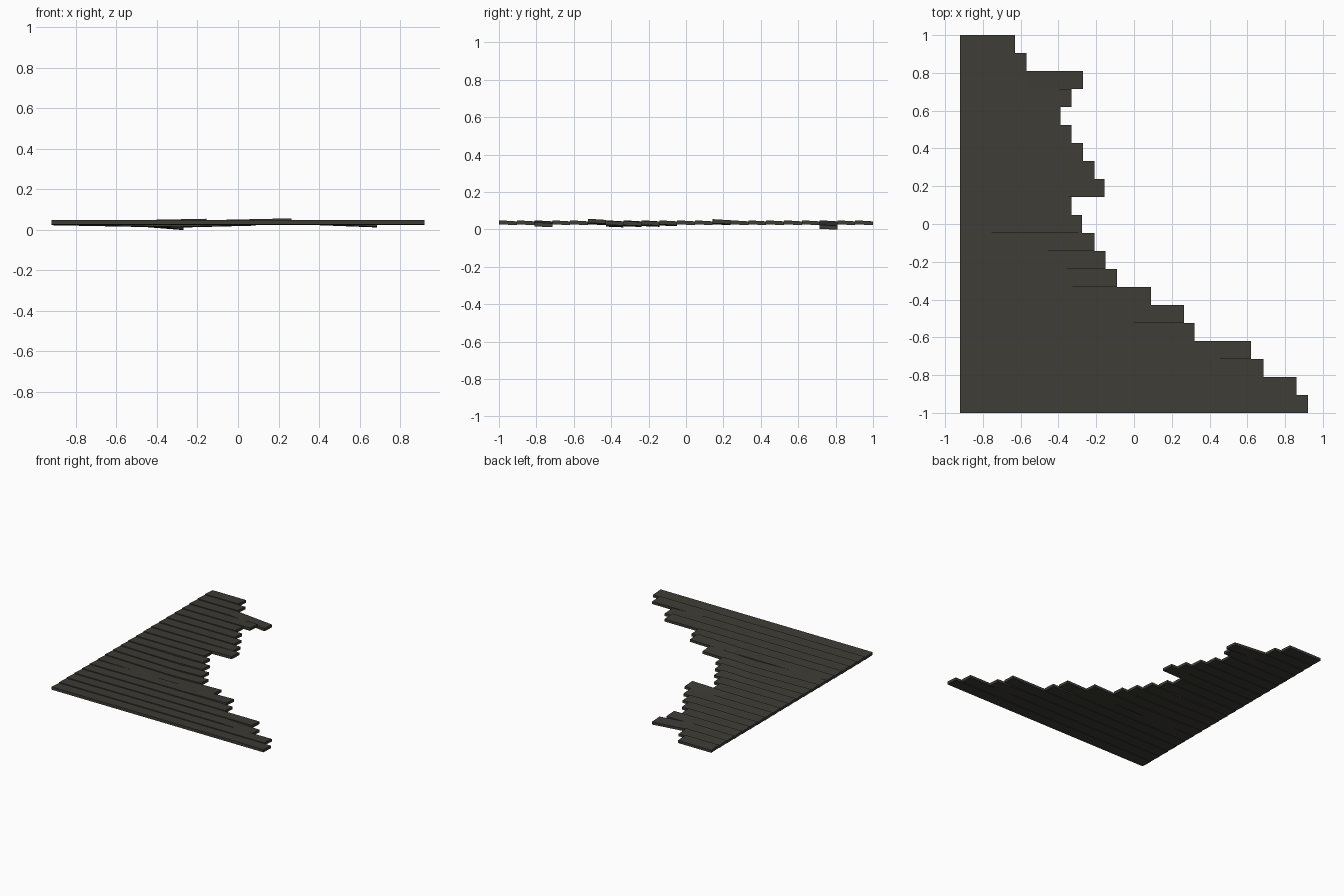
import bpy, bmesh

if "Cube" in bpy.data.objects:
    bpy.data.objects.remove(bpy.data.objects["Cube"])

mat = bpy.data.materials.new("dark weathered wood")
mat.diffuse_color = (0.047, 0.045, 0.036, 1)
mat.use_nodes = True
mat.node_tree.nodes["Principled BSDF"].inputs["Base Color"].default_value = mat.diffuse_color

LEFT, ROWS = -0.92, 21
W = 2 / ROWS
# broken right-hand end of every plank, back to front
ENDS = [-0.63, -0.57, -0.27, -0.33, -0.39, -0.33, -0.27, -0.21, -0.155, -0.33, -0.275,
        -0.21, -0.15, -0.09, 0.09, 0.265, 0.32, 0.62, 0.685, 0.86, 0.92]
# loose end pieces: row -> (joint x, height change at the joint, at the end)
LOOSE = {2: (-0.57, 0, -0.024), 8: (-0.45, 0, 0.006), 15: (-0.1, 0, 0.008),
         18: (0.4, 0, -0.011), 13: (-0.35, -0.01, -0.004), 14: (-0.3, -0.012, -0.002),
         12: (-0.4, -0.009, -0.002), 11: (-0.45, -0.006, 0)}


def plank(name, y, path):
    """Lapped board: the front edge sits a little higher than the back edge."""
    bm = bmesh.new()
    rings = []
    for x, dz in path:
        prof = [(y - W / 2, 0.027), (y + W / 2, 0.023), (y + W / 2, 0.043), (y - W / 2, 0.049)]
        rings.append([bm.verts.new((x, py, pz + dz)) for py, pz in prof])
    for a, b in zip(rings, rings[1:]):
        for i in range(4):
            j = (i + 1) % 4
            bm.faces.new((a[i], a[j], b[j], b[i]))
    bm.faces.new(rings[0])
    bm.faces.new(rings[-1])
    bmesh.ops.recalc_face_normals(bm, faces=bm.faces)
    me = bpy.data.meshes.new(name)
    bm.to_mesh(me)
    bm.free()
    me.materials.append(mat)
    bpy.context.collection.objects.link(bpy.data.objects.new(name, me))


# planks laid from back to front
for r, end in enumerate(ENDS):
    path = [(LEFT, 0), (end, 0)]
    if r in LOOSE:
        joint, dj, de = LOOSE[r]
        path = [(LEFT, 0), (joint, dj), (end, de)]
    plank(f"plank_{r + 1:02d}", 1 - W * (r + 0.5), path)
